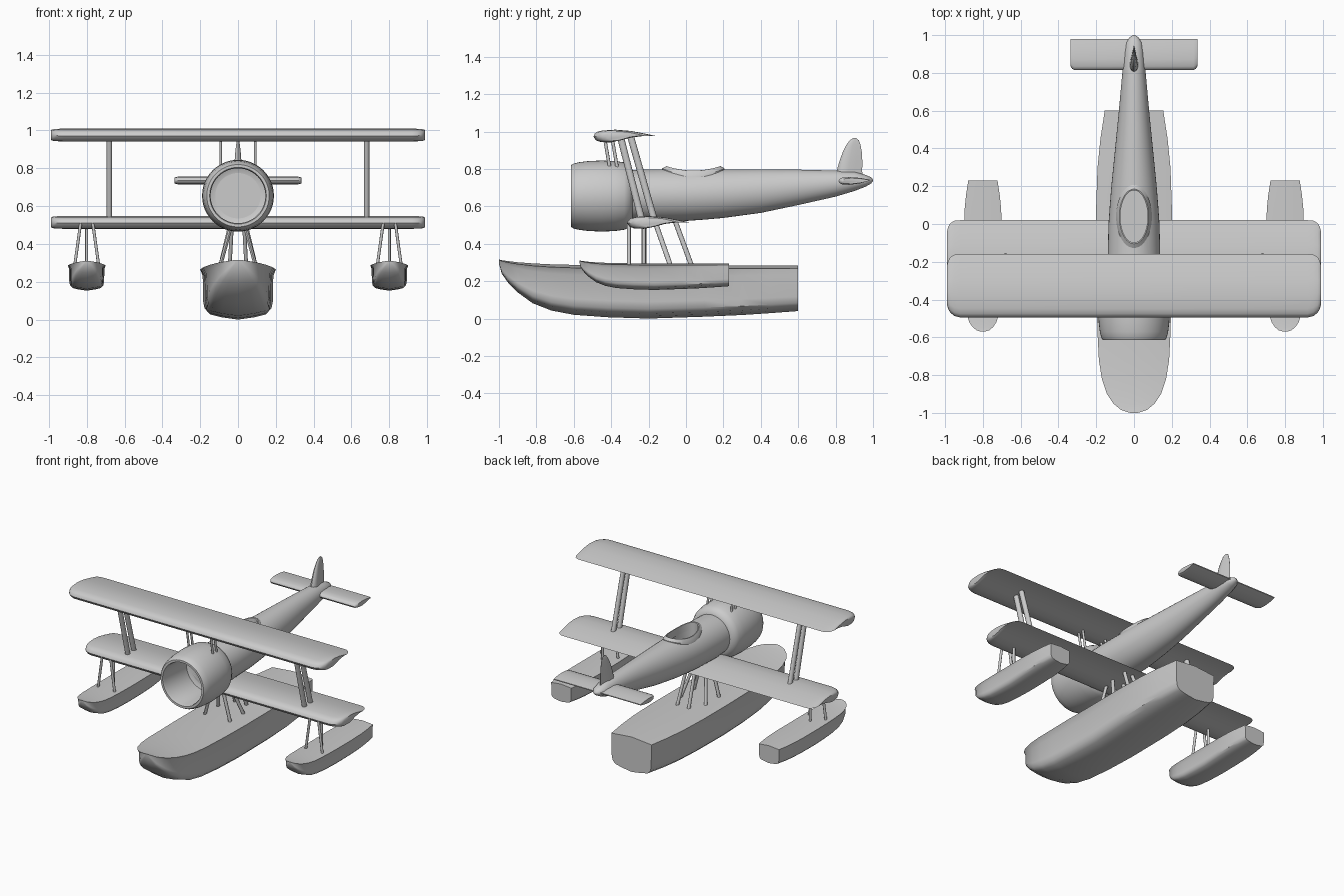
import bpy, bmesh, math

if "Cube" in bpy.data.objects:
    bpy.data.objects.remove(bpy.data.objects["Cube"])

TAU = 2 * math.pi


def finish(name, verts, faces, angle=40):
    me = bpy.data.meshes.new(name)
    me.from_pydata(verts, [], faces)
    bm = bmesh.new()
    bm.from_mesh(me)
    bmesh.ops.recalc_face_normals(bm, faces=bm.faces)
    bm.to_mesh(me)
    bm.free()
    ob = bpy.data.objects.new(name, me)
    bpy.context.collection.objects.link(ob)
    smooth(ob, angle)
    return ob


def smooth(ob, angle=40):
    bpy.ops.object.select_all(action='DESELECT')
    ob.select_set(True)
    bpy.context.view_layer.objects.active = ob
    bpy.ops.object.shade_smooth_by_angle(angle=math.radians(angle))


def loft(name, rings, closed=False, angle=40):
    """Skin equal-sized rings; cap the ends, or join last to first."""
    n, m = len(rings[0]), len(rings)
    verts = [p for r in rings for p in r]
    faces = []
    for i in range(m if closed else m - 1):
        a, b = i * n, ((i + 1) % m) * n
        faces += [(a + j, a + (j + 1) % n, b + (j + 1) % n, b + j) for j in range(n)]
    if not closed:
        faces += [tuple(range(n)), tuple(range((m - 1) * n, m * n))]
    return finish(name, verts, faces, angle)


def ellipse(cx, cz, rx, rz, y, n=40):
    return [(cx + rx * math.cos(TAU * k / n), y, cz + rz * math.sin(TAU * k / n)) for k in range(n)]


def strut(name, a, b, rx, ry, n=12):
    loft(name, [[(p[0] + rx * math.cos(TAU * k / n), p[1] + ry * math.sin(TAU * k / n), p[2])
                 for k in range(n)] for p in (a, b)])


# Fuselage: y, half width, top, bottom
body = [(-.35, .135, .79, .53), (-.2, .14, .798, .518), (0, .135, .798, .522),
        (.1, .128, .798, .529), (.2, .12, .798, .538), (.4, .10, .798, .565),
        (.6, .08, .796, .607), (.8, .062, .791, .652), (.9, .053, .785, .682),
        (.96, .042, .768, .705), (.99, .022, .755, .722), (1.0, .004, .742, .735)]
fuselage = loft("fuselage", [ellipse(0, (t + b) / 2, w, (t - b) / 2, y) for y, w, t, b in body])

# Cockpit opening
cutter = loft("cockpit_cutter", [[(.078 * math.cos(TAU * k / 40), .04 + .143 * math.sin(TAU * k / 40), z)
                                  for k in range(40)] for z in (.61, .95)])
cutter.hide_render = True
mod = fuselage.modifiers.new("cockpit", 'BOOLEAN')
mod.operation, mod.solver, mod.object = 'DIFFERENCE', 'EXACT', cutter
bpy.context.view_layer.objects.active = fuselage
bpy.ops.object.modifier_apply(modifier=mod.name)
bpy.data.objects.remove(cutter)
smooth(fuselage)

# Cockpit rim following the rounded back
rim = []
for k in range(48):
    c, s = math.cos(TAU * k / 48), math.sin(TAU * k / 48)
    ring = []
    for rx, ry, dz in ((.095, .167, -.012), (.095, .167, .004), (.078, .145, .017), (.072, .138, .014),
                       (.072, .138, -.04)):
        x = rx * c
        ring.append((x, .04 + ry * s, .663 + math.sqrt(.135 ** 2 - x * x) + dz))
    rim.append(ring)
loft("cockpit_rim", rim, closed=True)

# Hollow engine cowling: y, radius
cowl = [(-.35, .12), (-.36, .145), (-.6, .145), (-.615, .15), (-.615, .165), (-.6, .174), (-.57, .181),
        (-.52, .187), (-.45, .19), (-.38, .187), (-.33, .18), (-.3, .166), (-.285, .135)]
loft("cowling", [ellipse(0, .655, r, r, y, 48) for y, r in cowl])

# Wings: airfoil in chord fraction and height, tip outline as x, leading y, trailing y, thickness
foil = [(0, .972), (.02, .988), (.06, .998), (.14, 1.005), (.35, 1.01), (.6, 1.003), (.85, .987), (1, .976),
        (.85, .978), (.6, .968), (.42, .952), (.27, .942), (.12, .943), (.04, .953)]
tip = [(.92, -.495, -.16, 1), (.95, -.487, -.162, .97), (.972, -.47, -.175, .93),
       (.984, -.45, -.195, .85), (.99, -.425, -.22, .72)]
stations = [(-x, a, b, t) for x, a, b, t in reversed(tip)] + tip
for name, dy, dz in (("upper_wing", 0, 0), ("lower_wing", .18, -.462)):
    loft(name, [[(x, a + (b - a) * u + dy, .976 + (z - .976) * t + dz) for u, z in foil]
                for x, a, b, t in stations])

# Tailplane
tail_foil = [(0, 0), (.03, .011), (.12, .018), (.35, .021), (.7, .017), (1, .008),
             (1, .002), (.7, -.012), (.35, -.02), (.12, -.017), (.03, -.01)]
tail_tip = [(.315, .815, 1), (.328, .822, .9), (.335, .835, .75)]
tail = [(-x, y, t) for x, y, t in reversed(tail_tip)] + tail_tip
loft("tailplane", [[(x, y + (.98 - y) * u, .735 + z * t) for u, z in tail_foil] for x, y, t in tail])

# Fin: z, leading y, trailing y, half thickness
fin = [(.74, .80, .945, .024), (.79, .806, .942, .022), (.84, .82, .943, .018), (.89, .838, .94, .014),
       (.93, .858, .933, .009), (.953, .876, .924, .006), (.964, .892, .912, .002)]
fin_foil = [(0, 0), (.05, .6), (.2, 1), (.45, .85), (.75, .4), (1, .05),
            (1, -.05), (.75, -.4), (.45, -.85), (.2, -1), (.05, -.6)]
loft("fin", [[(t * w, a + (b - a) * u, z) for u, w in fin_foil] for z, a, b, t in fin])

# Floats: y, half width, deck height, keel height
hull = [(-1, .02, .316, .295), (-.985, .068, .312, .24), (-.95, .11, .307, .19), (-.9, .143, .301, .14),
        (-.82, .17, .295, .082), (-.72, .186, .29, .043), (-.6, .192, .287, .02), (-.42, .198, .285, .007),
        (-.2, .2, .283, 0), (.1, .2, .283, .01), (.3, .193, .283, .019), (.45, .178, .283, .029),
        (.6, .155, .283, .04)]


def make_float(name, s, cx, dy, dz):
    rings = []
    for y, w, top, bot in hull:
        h = top - bot
        f = .89 + .1 * max(0, min(1, (y + .2) / .7))
        half = [(w, top - .06 * h), (f * w, top - .2 * h), (f * w * .99, bot + .32 * h),
                (f * w * .95, bot + .18 * h), (f * w * .82, bot + .095 * h), (f * w * .5, bot + .045 * h)]
        sec = [(0, top)] + half + [(0, bot)] + [(-x, z) for x, z in reversed(half)]
        rings.append([(cx + x * s, y * s + dy, z * s + dz) for x, z in sec])
    loft(name, rings, angle=35)


make_float("main_float", 1, 0, 0, 0)

for side, label in ((-1, "left"), (1, "right")):
    make_float(label + "_wing_float", .5, .8 * side, -.07, .153)
    # Struts between the wings
    strut(label + "_front_wing_strut", (.68 * side, -.235, .52), (.68 * side, -.35, .97), .015, .019)
    strut(label + "_rear_wing_strut", (.68 * side, -.168, .52), (.68 * side, -.298, .98), .015, .019)
    # Struts from fuselage to upper wing
    for tag, y0, y1 in (("front", -.405, -.435), ("rear", -.365, -.395)):
        strut(f"{label}_{tag}_cabane_strut", (.092 * side, y0, .79), (.092 * side, y1, .965), .007, .009)
    # Main float struts: bottom, top
    for tag, a, b in (("front", (.1, -.225, .26), (.035, -.225, .5)),
                      ("middle", (.1, -.075, .26), (.035, -.17, .53)),
                      ("rear", (.045, .038, .26), (.03, -.065, .54))):
        strut(f"{label}_{tag}_float_strut", (a[0] * side, *a[1:]), (b[0] * side, *b[1:]), .01, .014)
    # Wing float struts
    for tag, x0, x1, y in (("inner", .735, .768, -.305), ("outer", .865, .832, -.305), ("rear", .8, .8, -.225)):
        strut(f"{label}_wing_float_{tag}_strut", (x0 * side, y, .275), (x1 * side, y, .5 if y > -.3 else .51),
              .008, .01)
